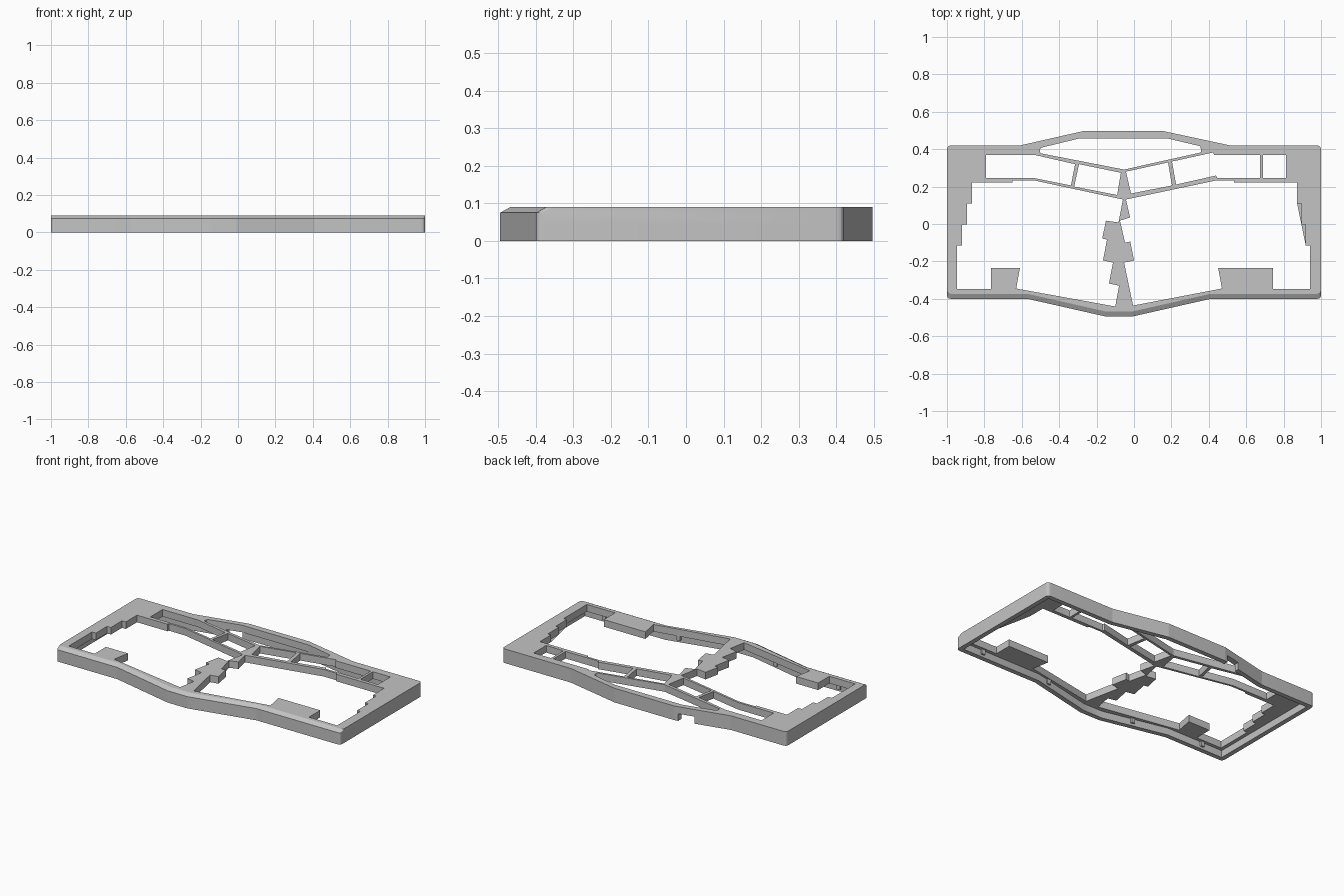
import bpy, bmesh, math
from mathutils import Vector

if "Cube" in bpy.data.objects:
    bpy.data.objects.remove(bpy.data.objects["Cube"], do_unlink=True)

HEIGHT, PLATE_BOTTOM, RIM = 0.09, 0.045, 0.03

grey = bpy.data.materials.new("light_grey")
grey.use_nodes = True
grey.diffuse_color = (0.55, 0.55, 0.55, 1)
grey.node_tree.nodes["Principled BSDF"].inputs["Base Color"].default_value = grey.diffuse_color


def rounded(points, radius, segments=5):
    """Replace each corner by a small curved run of points."""
    pts = [Vector(p) for p in points]
    out = []
    for i, p in enumerate(pts):
        to_prev = (pts[i - 1] - p).normalized()
        to_next = (pts[(i + 1) % len(pts)] - p).normalized()
        reach = radius / math.tan(to_prev.angle(to_next) / 2)
        a, b = p + to_prev * reach, p + to_next * reach
        for k in range(segments + 1):
            t = k / segments
            out.append(a * (1 - t) ** 2 + p * 2 * t * (1 - t) + b * t * t)
    return out


def inset(points, width):
    """Offset a clockwise outline inwards with mitred corners."""
    pts = [Vector(p) for p in points]
    out = []
    for i, p in enumerate(pts):
        d1 = (p - pts[i - 1]).normalized()
        d2 = (pts[(i + 1) % len(pts)] - p).normalized()
        n1, n2 = Vector((d1.y, -d1.x)), Vector((d2.y, -d2.x))
        out.append(p + (n1 + n2) * width / (1 + n1.dot(n2)))
    return out


def walls(bm, *layers):
    """Side faces between matching rings, each given as (points, z)."""
    rings = [[bm.verts.new((p[0], p[1], z)) for p in pts] for pts, z in layers]
    for low, high in zip(rings, rings[1:]):
        for i in range(len(low)):
            j = (i + 1) % len(low)
            bm.faces.new((low[i], low[j], high[j], high[i]))


def sheet(bm, z, *loops):
    """Flat face with holes: the first loop is the border."""
    edges = []
    for pts in loops:
        ring = [bm.verts.new((p[0], p[1], z)) for p in pts]
        edges += [bm.edges.new((ring[i - 1], ring[i])) for i in range(len(ring))]
    bmesh.ops.triangle_fill(bm, use_beauty=True, edges=edges, normal=(0, 0, 1))


def finish(bm, name):
    """Weld the pieces, face them outwards and make the object."""
    bmesh.ops.remove_doubles(bm, verts=bm.verts, dist=0.0001)
    bmesh.ops.recalc_face_normals(bm, faces=bm.faces)
    if bm.calc_volume(signed=True) < 0:
        bmesh.ops.reverse_faces(bm, faces=bm.faces)
    mesh = bpy.data.meshes.new(name)
    bm.to_mesh(mesh)
    bm.free()
    mesh.materials.append(grey)
    obj = bpy.data.objects.new(name, mesh)
    bpy.context.collection.objects.link(obj)
    return obj


def box(x0, x1, y0, y1):
    return [(x0, y0), (x1, y0), (x1, y1), (x0, y1)]


def stairs(x, step):
    """Stepped side edge that widens towards the front."""
    out = []
    for i in range(4):
        top = 0.222 - i * 0.112
        out += [(x + i * step, top), (x + i * step, top - 0.112 if i < 3 else -0.348)]
    return out


# Main openings either side of the spine
left_opening = [(-.535, .233), (-.65, .233), (-.65, .222)] + stairs(-.866, -.027) + [
    (-.765, -.348), (-.765, -.235), (-.61, -.235), (-.63, -.345), (-.1, -.441),
    (-.08, -.33), (-.134, -.318), (-.112, -.206), (-.166, -.195), (-.144, -.083),
    (-.17, -.078), (-.15, .018), (-.083, .008), (-.059, .131)]
right_opening = [(-.043, .131), (.44, .233), (.535, .233), (.535, .222)] + stairs(.872, .023) + [
    (.743, -.348), (.743, -.235), (.45, -.235), (.47, -.345), (-.005, -.436),
    (-.053, -.206), (0, -.195), (-.02, -.094), (-.048, -.1), (-.075, .018), (-.021, .035)]

# Back row openings, then the long rounded one behind them
row_1 = [(-.79, .37), (-.535, .37), (-.315, .32), (-.337, .206), (-.54, .247), (-.79, .247)]
row_2 = [(-.294, .32), (-.07, .274), (-.09, .155), (-.32, .2)]
row_3 = [(-.043, .28), (.182, .329), (.203, .206), (-.016, .163)]
row_4 = [(.203, .334), (.422, .382), (.428, .37), (.674, .37), (.674, .247),
         (.444, .247), (.438, .259), (.225, .211)]
row_5 = rounded(box(.69, .813, .245, .37), 0.006)
back_slot = rounded([(-.5, .407), (-.294, .457), (.18, .457), (.355, .416), (.36, .383),
                     (-.053, .291), (-.505, .379)], 0.012)
openings = [left_opening, right_opening, row_1, row_2, row_3, row_4, row_5, back_slot]

# Outline, clockwise, starting and ending either side of the cable notch
outline = [(-.27, .497), (.155, .497), (.515, .42), (1, .42), (1, -.4), (.41, -.4),
           (-.01, -.495), (-.15, -.495), (-.57, -.4), (-1, -.4), (-1, .42), (-.61, .42)]
outer = rounded(outline, 0.022)
pocket = inset(outline, RIM)


def along(points, x):
    """Point at x on the edge that closes a loop."""
    a, b = points[-1], points[0]
    return a.lerp(b, (x - a.x) / (b.x - a.x))


out_a, out_b = along(outer, -.39), along(outer, -.29)
in_a, in_b = along(pocket, -.39), along(pocket, -.29)
border = outer + [out_a, out_b]
sloped = [(p.x, p.y + 0.027) if p.y < -0.37 else (p.x, p.y) for p in border]
rim = [out_b] + outer + [out_a, in_a] + pocket[::-1] + [in_b]
underside = pocket + [in_a, out_a, out_b, in_b]

# Frame: sloped front edge, pierced plate and hollow underside with a notched rim
bm = bmesh.new()
walls(bm, (border, PLATE_BOTTOM), (border, HEIGHT - 0.015), (sloped, HEIGHT))
walls(bm, (rim, 0), (rim, PLATE_BOTTOM))
for hole in openings:
    walls(bm, (hole, PLATE_BOTTOM), (hole, HEIGHT))
sheet(bm, HEIGHT, sloped, *openings)
sheet(bm, PLATE_BOTTOM, underside, *openings)
sheet(bm, 0, rim)
frame = finish(bm, "case_frame")

# Small bosses on the inside of the front wall
for x in (.83, .32, -.34, -.82):
    slope = max(0, min(x + .57, .41 - x)) * 0.226
    y = -.4 - slope + RIM
    pad = box(x - .012, x + .012, y - .015, y + .012)
    bm = bmesh.new()
    walls(bm, (pad, 0.015), (pad, PLATE_BOTTOM + 0.005))
    for z in (0.015, PLATE_BOTTOM + 0.005):
        sheet(bm, z, pad)
    finish(bm, "front_boss")

bpy.ops.object.select_all(action='DESELECT')
frame.select_set(True)
bpy.context.view_layer.objects.active = frame
bpy.ops.object.shade_smooth_by_angle(angle=math.radians(20))
